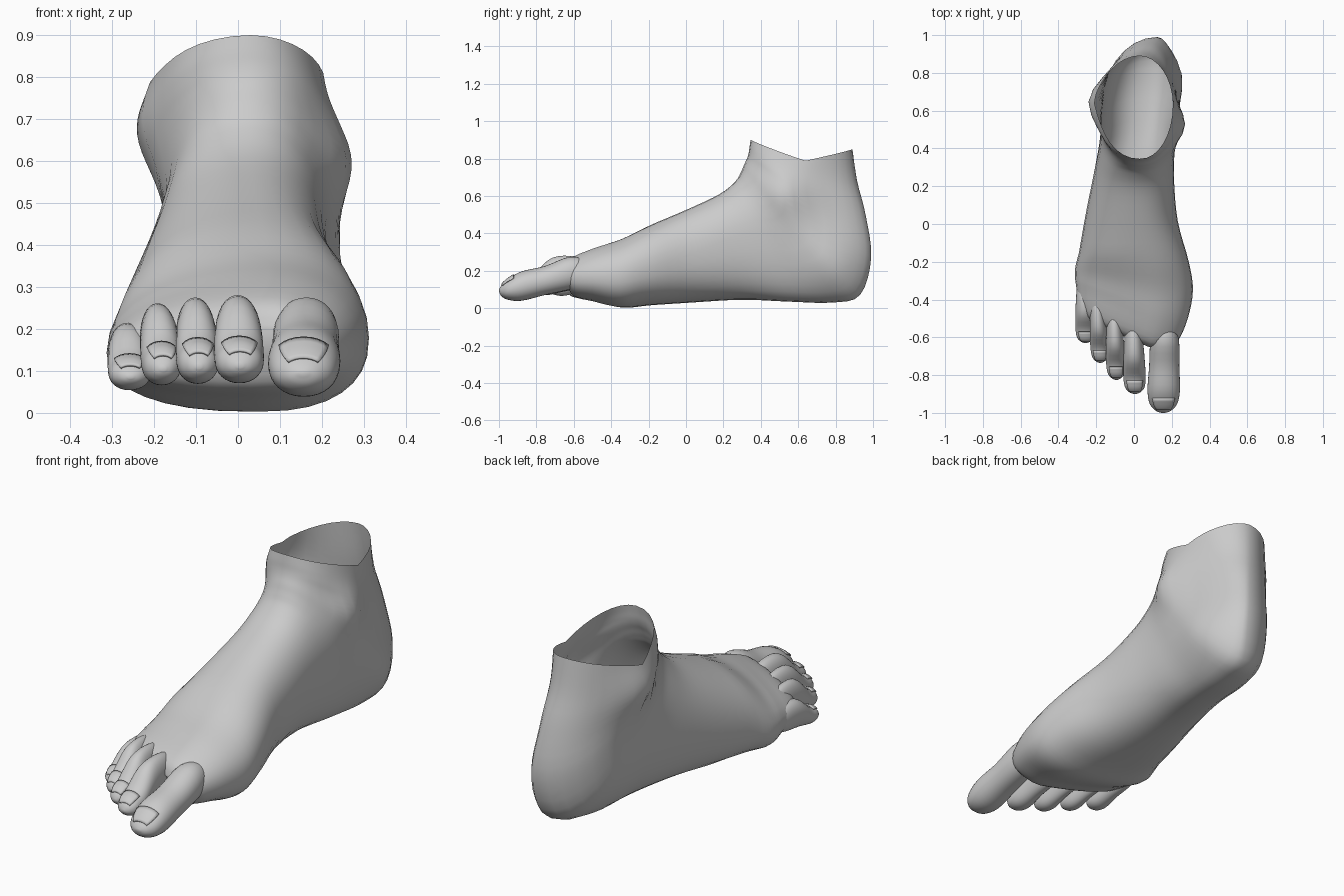
import bpy, bmesh, math
from mathutils import Vector

if "Cube" in bpy.data.objects:
    bpy.data.objects.remove(bpy.data.objects["Cube"])

N = 32  # points around every cross-section


def spline(rows, steps):
    """Catmull-Rom interpolation through rows of numbers."""
    out = []
    for i in range(len(rows) - 1):
        a, b = rows[max(i - 1, 0)], rows[i]
        c, d = rows[i + 1], rows[min(i + 2, len(rows) - 1)]
        for s in range(steps):
            t = s / steps
            out.append([0.5 * (2 * q + (r - p) * t + (2 * p - 5 * q + 4 * r - w) * t * t
                               + (3 * q - p - 3 * r + w) * t ** 3)
                        for p, q, r, w in zip(a, b, c, d)])
    out.append(list(rows[-1]))
    return out


def ring(ty, tz, by, bz, px, bx, xl, xr, wl, wr, flat=2.0):
    """Cross-section through a top, bottom, left and right point."""
    pts = []
    for j in range(N):
        t = 2 * math.pi * j / N
        e = 2 / (flat if math.cos(t) < 0 else 2.1)
        c, s = abs(math.cos(t)) ** e, abs(math.sin(t)) ** e
        side, w = (xr, wr) if math.sin(t) >= 0 else (xl, wl)
        up = math.cos(t) >= 0
        mid = px if up else bx
        x = mid + (side - mid) * s
        h = w + (1 - w) * c if up else w - w * c
        pts.append(Vector((x, by + (ty - by) * h, bz + (tz - bz) * h)))
    return pts


def mesh_object(name, rows, closed=True, caps=()):
    bm = bmesh.new()
    vs = [[bm.verts.new(p) for p in r] for r in rows]
    n = len(rows[0])
    for a, b in zip(vs, vs[1:]):
        for j in range(n if closed else n - 1):
            k = (j + 1) % n
            bm.faces.new((a[j], a[k], b[k], b[j]))
    for c in caps:
        bm.faces.new(vs[c])
    bmesh.ops.recalc_face_normals(bm, faces=bm.faces)
    for f in bm.faces:
        f.smooth = True
    me = bpy.data.meshes.new(name)
    bm.to_mesh(me)
    bm.free()
    ob = bpy.data.objects.new(name, me)
    bpy.context.collection.objects.link(ob)
    return ob


# Foot body: sections fan from the ball, around the heel, up to the ankle rim
# top y, top z, bottom y, bottom z, top x, bottom x, left, right, left/right height
body = [
    (-.66, .20, -.635, .12, .05, .04, -.22, .19, .50, .50),
    (-.63, .262, -.60, .06, .05, .03, -.285, .235, .45, .50),
    (-.50, .32, -.50, .035, .07, .03, -.306, .285, .42, .48),
    (-.35, .37, -.35, .003, .07, .05, -.313, .312, .38, .48),
    (-.20, .44, -.20, .015, .06, .00, -.298, .29, .35, .48),
    (.00, .525, .03, .03, .04, -.03, -.262, .232, .40, .52),
    (.18, .61, .30, .045, .03, .00, -.218, .212, .50, .58),
    (.265, .68, .55, .035, .03, .06, -.188, .215, .60, .58),
    (.295, .73, .78, .03, .03, .08, -.175, .23, .63, .54),
    (.312, .77, .93, .07, .03, .10, -.172, .235, .65, .56),
    (.326, .80, .99, .27, .03, .115, -.18, .22, .65, .62),
    (.335, .83, .96, .50, .03, .09, -.188, .215, .62, .62),
    (.340, .865, .915, .68, .03, .05, -.19, .21, .56, .56),
    (.345, .90, .89, .85, .03, .03, -.185, .205, .46, .46),
]
# Ankle bones and heel sides: centre, push in x, radius
bumps = [(Vector((-.20, .66, .67)), -.058, .13), (Vector((.21, .53, .61)), .05, .11),
         (Vector((.21, .80, .24)), .04, .17), (Vector((-.12, .75, .22)), -.01, .17)]
rows = []
samples = spline(body, 4)
for i, s in enumerate(samples):
    # flat sole, rounder heel, narrow tendon
    pts = ring(*s, flat=2.4 - .45 * min(max((i - 30) / 12, 0), 1))
    skew = 0.42 * min(max((-s[0] - .15) / .35, 0), 1)   # toe line slants back
    lift = max(0, (i - len(samples) + 13) / 12)         # rim dips at the sides
    for j, p in enumerate(pts):
        p.y += skew * max(0, .10 - p.x)
        p.z -= .085 * lift * (1 - abs(math.cos(2 * math.pi * j / N))) ** .9
        for c, push, r in bumps:
            p.x += push * math.exp(-((p - c).length / r) ** 2)
    rows.append(pts)
mesh_object("foot_body", rows, caps=(0,))

# Toe profiles: distance along toe, top z, bottom z, width factor
big = [(0, .25, .13, .55), (.22, .275, .10, .88), (.5, .225, .07, .93), (.75, .197, .04, 1.0),
       (.9, .155, .045, .85), (.975, .12, .065, .48), (1, .10, .09, .12)]
small = [(0, .24, .14, .5), (.25, .272, .11, .8), (.55, .264, .09, .95), (.78, .185, .07, 1.0),
         (.91, .16, .075, .88), (.975, .135, .09, .52), (1, .115, .105, .12)]
# name, profile, base x/y, tip x/y, half width, height factor
toes = [
    ("big_toe", big, .165, -.51, .155, -1.0, .086, 1.0),
    ("second_toe", small, -.005, -.49, .005, -.90, .059, 1.02),
    ("third_toe", small, -.108, -.43, -.093, -.825, .051, 1.0),
    ("fourth_toe", small, -.20, -.36, -.178, -.735, .048, .95),
    ("little_toe", small, -.268, -.29, -.256, -.63, .051, .78),
]
for name, prof, x0, y0, x1, y1, hw, hf in toes:
    rows, nail = [], []
    for f, top, bot, w in spline(prof, 4):
        x, y = x0 + (x1 - x0) * f, y0 + (y1 - y0) * f
        pts = ring(y, top * hf, y, bot * hf, x, x, x - w * hw, x + w * hw, .5, .5, 2.1)
        rows.append(pts)
        # Nail follows the top of the toe near its tip
        if .80 < f < .965:
            nail.append([pts[j] + Vector((0, -.002, .003)) for j in range(-4, 5)])
    mesh_object(name, rows, caps=(0, -1))
    plate = mesh_object(name + "_nail", nail, closed=False)
    sol = plate.modifiers.new("thickness", 'SOLIDIFY')
    sol.thickness = .006
    sol.offset = 0
